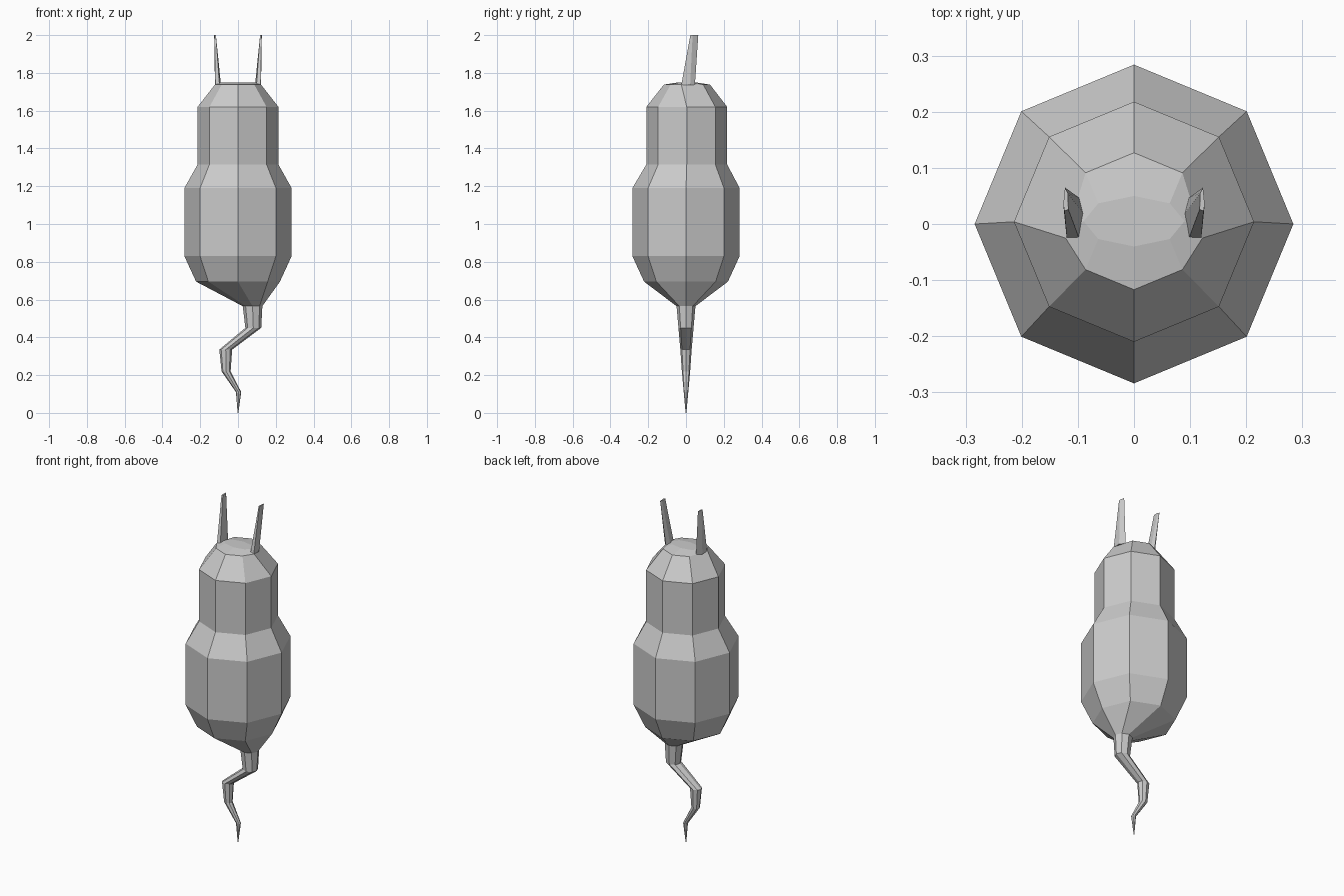
import bpy, bmesh, math
from mathutils import Vector

if "Cube" in bpy.data.objects:
    bpy.data.objects.remove(bpy.data.objects["Cube"])

grey = bpy.data.materials.new("plain grey")
grey.diffuse_color = (0.6, 0.6, 0.6, 1)
grey.use_nodes = True
grey.node_tree.nodes["Principled BSDF"].inputs["Base Color"].default_value = grey.diffuse_color


def finish(name, bm):
    bmesh.ops.recalc_face_normals(bm, faces=bm.faces[:])
    mesh = bpy.data.meshes.new(name)
    bm.to_mesh(mesh)
    bm.free()
    mesh.materials.append(grey)
    obj = bpy.data.objects.new(name, mesh)
    bpy.context.collection.objects.link(obj)
    return obj


def loft(name, loops):
    """Skin a list of equal-length point loops and close both ends."""
    bm = bmesh.new()
    rings = [[bm.verts.new(p) for p in loop] for loop in loops]
    n = len(rings[0])
    for a, b in zip(rings, rings[1:]):
        for i in range(n):
            j = (i + 1) % n
            bm.faces.new((a[i], a[j], b[j], b[i]))
    bm.faces.new(rings[0])
    bm.faces.new(rings[-1])
    return finish(name, bm)


def octagon(cx, cy, z, rx, ry):
    return [Vector((cx + rx * math.cos(k * math.pi / 4),
                    cy + ry * math.sin(k * math.pi / 4), z)) for k in range(8)]


# Crooked tail flowing into the body: centre x, centre y, z, radius x, radius y
sections = [
    (0.0, 0, 0.0, 0.002, 0.002),
    (0.003, 0, 0.11, 0.014, 0.012),
    (-0.063, 0, 0.22, 0.024, 0.022),
    (-0.065, 0, 0.335, 0.034, 0.030),
    (0.081, 0, 0.45, 0.042, 0.040),
    (0.077, 0, 0.565, 0.052, 0.050),
    (0.0, 0, 0.695, 0.222, 0.222),
    (0.0, 0, 0.83, 0.284, 0.284),
    (0.0, 0, 1.19, 0.284, 0.284),
    (0.0, 0.004, 1.315, 0.214, 0.214),
    (0.0, 0.004, 1.62, 0.214, 0.214),
]
loops = [octagon(*s) for s in sections]

# Crown of the head, with the side corners drawn forward under the ears
crown = octagon(0, 0.005, 1.738, 0.122, 0.122)
for k in (0, 4):
    crown[k].y = -0.025
loops.append(crown)
loops.append(octagon(0, 0.005, 1.75, 0.09, 0.045))
loft("body_and_tail", loops)

# Thin upright ears, tapering and leaning backward
for side, name in ((1, "right_ear"), (-1, "left_ear")):
    base = [(0.120, -0.025, 1.735), (0.122, 0.022, 1.735),
            (0.098, 0.047, 1.735), (0.090, 0.018, 1.735), (0.098, -0.025, 1.735)]
    tip = [(0.124, 0.023, 2.0), (0.126, 0.035, 2.0),
           (0.123, 0.065, 2.0), (0.118, 0.055, 2.0), (0.117, 0.026, 2.0)]
    loft(name, [[(side * x, y, z) for x, y, z in ring] for ring in (base, tip)])
